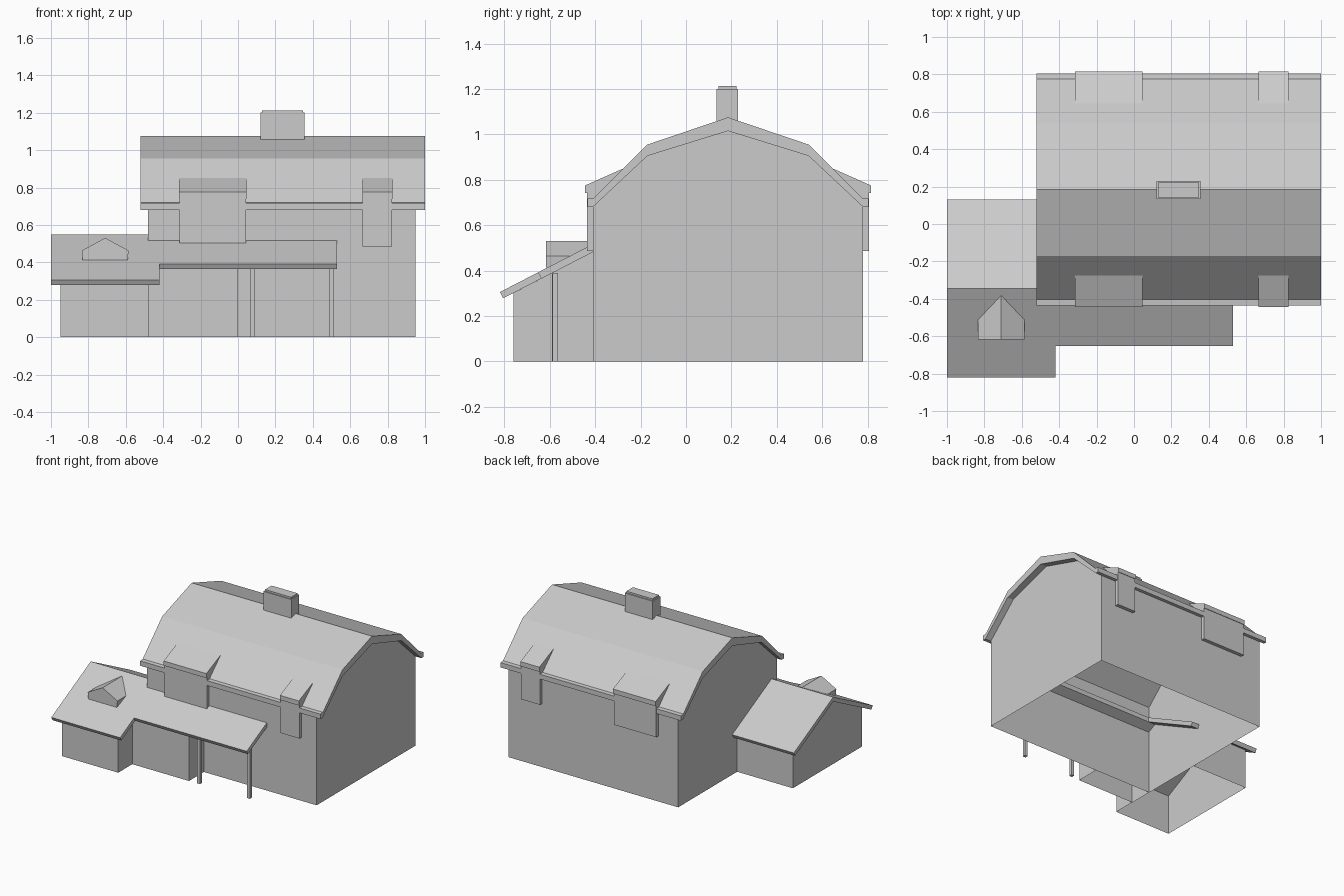
import bpy, bmesh

if "Cube" in bpy.data.objects:
    bpy.data.objects.remove(bpy.data.objects["Cube"])

MID = 0.185          # ridge line of the main house (y)
WING_MID = -0.345    # ridge line of the wing (y)
SLOPE = 0.516        # pitch of wing and porch roofs


def build(name, a, b, open_edges=()):
    """Join two matching loops into a solid, leaving chosen sides open."""
    bm = bmesh.new()
    va = [bm.verts.new(p) for p in a]
    vb = [bm.verts.new(p) for p in b]
    n = len(a)
    bm.faces.new(va)
    bm.faces.new(vb[::-1])
    for i in range(n):
        if i not in open_edges:
            j = (i + 1) % n
            bm.faces.new((va[j], va[i], vb[i], vb[j]))
    bmesh.ops.recalc_face_normals(bm, faces=bm.faces)
    me = bpy.data.meshes.new(name)
    bm.to_mesh(me)
    bm.free()
    ob = bpy.data.objects.new(name, me)
    bpy.context.collection.objects.link(ob)
    return ob


def prism(name, profile, x0, x1, open_edges=()):
    """Extrude a (y, z) profile along x."""
    return build(name, [(x0, y, z) for y, z in profile],
                 [(x1, y, z) for y, z in profile], open_edges)


def box(name, x0, x1, y0, y1, z0, z1):
    return prism(name, [(y0, z0), (y1, z0), (y1, z1), (y0, z1)], x0, x1)


def flip(profile, mid):
    return [(2 * mid - y, z) for y, z in profile]


def wing_z(y):
    """Top surface height of the wing's front roof slope."""
    return 0.305 + (y + 0.82) * SLOPE


# Main house walls, open underneath and under the roof
half = [(-0.41, 0), (-0.41, 0.68), (-0.17, 0.905)]
walls = half + [(MID, 1.015)] + flip(half, MID)[::-1]
prism("house_walls", walls, -0.48, 0.95, open_edges=(1, 2, 3, 4, 6))

# Gambrel roof with flat eave strips
outer = [(-0.435, 0.68), (-0.435, 0.717), (-0.405, 0.72), (-0.17, 0.955)]
inner = [(-0.17, 0.905), (-0.41, 0.68)]
roof = (outer + [(MID, 1.075)] + flip(outer, MID)[::-1]
        + flip(inner, MID)[::-1] + [(MID, 1.015)] + inner)
prism("gambrel_roof", roof, -0.52, 1.0)

# Wall dormers, front and back
body = [(-0.437, 0), (-0.41, 0), (-0.41, 0.715), (-0.31, 0.815), (-0.437, 0.755)]
slab = [(-0.445, 0.74), (-0.445, 0.775), (-0.275, 0.85), (-0.31, 0.80)]
for label, x0, x1, sill in (("wide", -0.315, 0.045, 0.50), ("narrow", 0.665, 0.825, 0.485)):
    wall = [(y, z or sill) for y, z in body]
    for side in ("front", "back"):
        pts = [p if side == "front" else flip(p, MID) for p in (wall, slab)]
        prism(f"{side}_{label}_dormer_wall", pts[0], x0 + 0.001, x1 - 0.001)
        prism(f"{side}_{label}_dormer_roof", pts[1], x0, x1)

# Chimney with slightly smaller cap
box("chimney", 0.12, 0.355, 0.135, 0.23, 1.03, 1.2)
box("chimney_cap", 0.128, 0.347, 0.143, 0.222, 1.2, 1.213)

# Side wing walls and gabled roof
prism("wing_walls", [(-0.76, 0), (-0.76, 0.301), (WING_MID, 0.515), (0.07, 0.301), (0.07, 0)],
      -0.95, -0.478, open_edges=(1, 2, 4))
eave = [(-0.805, 0.278), (-0.82, 0.305)]
prism("wing_roof", eave + [(WING_MID, 0.55)] + flip(eave, WING_MID)[::-1]
      + [(WING_MID, 0.515)], -1.0, -0.42)

# Porch roof, running on from the wing's front slope
prism("porch_roof", [(-0.637, 0.364), (-0.652, wing_z(-0.652)), (WING_MID, 0.55),
                     (WING_MID, 0.515)], -0.42, 0.53)

# Enclosed entry under the porch roof
prism("entry_walls", [(-0.59, 0), (-0.59, wing_z(-0.59) - 0.035),
                      (-0.41, wing_z(-0.41) - 0.035), (-0.41, 0)],
      -0.48, 0.0, open_edges=(1, 2, 3))

# Porch posts
for i, x in enumerate((0.08, 0.5)):
    box(f"porch_post_{i + 1}", x - 0.012, x + 0.012, -0.588, -0.564, 0, 0.39)

# Small gabled dormer running back into the wing roof
gable = [(-0.83, 0.413), (-0.835, 0.463), (-0.71, 0.531), (-0.585, 0.463), (-0.59, 0.413)]
build("wing_dormer", [(x, -0.617, z) for x, z in gable],
      [(x, -0.82 + (z - 0.303) / SLOPE, z) for x, z in gable])
